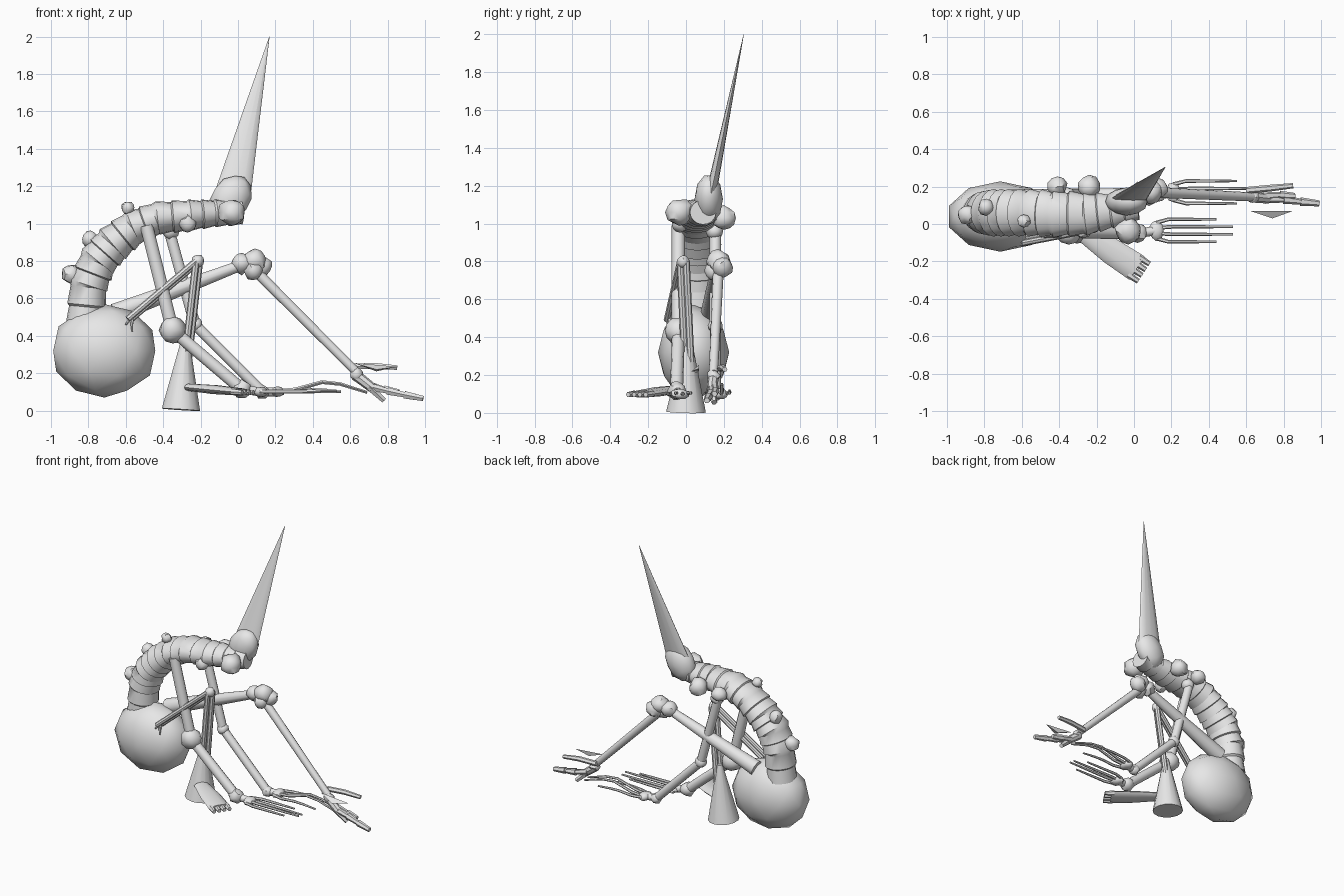
import bpy, bmesh, math, random
from mathutils import Vector, Matrix

if "Cube" in bpy.data.objects:
    bpy.data.objects.remove(bpy.data.objects["Cube"])

random.seed(4)
V = Vector
grey = bpy.data.materials.new("plain grey")
grey.diffuse_color = (0.8, 0.8, 0.8, 1)
grey.use_nodes = True
grey.node_tree.nodes["Principled BSDF"].inputs["Base Color"].default_value = grey.diffuse_color


def finish(bm, name):
    bmesh.ops.recalc_face_normals(bm, faces=bm.faces)
    me = bpy.data.meshes.new(name)
    bm.to_mesh(me)
    bm.free()
    me.materials.append(grey)
    ob = bpy.data.objects.new(name, me)
    bpy.context.collection.objects.link(ob)
    return ob


def loft(name, pts, radii, sides=10, side_axis=V((0, 1, 0))):
    """Tube through pts; each radius is (along side_axis, across it)."""
    bm = bmesh.new()
    pts = [V(p) for p in pts]
    rings = []
    for i, p in enumerate(pts):
        t = (pts[min(i + 1, len(pts) - 1)] - pts[max(i - 1, 0)]).normalized()
        a = (side_axis - t * side_axis.dot(t)).normalized()
        b = t.cross(a)
        r = radii[i] if isinstance(radii[i], tuple) else (radii[i], radii[i])
        rings.append([bm.verts.new(p + a * r[0] * math.cos(k * math.tau / sides)
                                   + b * r[1] * math.sin(k * math.tau / sides))
                      for k in range(sides)])
    for lo, hi in zip(rings, rings[1:]):
        for k in range(sides):
            m = (k + 1) % sides
            bm.faces.new((lo[k], lo[m], hi[m], hi[k]))
    bm.faces.new(rings[0])
    bm.faces.new(rings[-1])
    return finish(bm, name)


def rod(name, a, b, r0, r1=None, sides=10):
    return loft(name, [a, b], [r0, r0 if r1 is None else r1], sides)


def blob(name, centre, size, rough=0.0, tilt=0.0, sub=2):
    """Ellipsoid, optionally lumpy."""
    bm = bmesh.new()
    bmesh.ops.create_icosphere(bm, subdivisions=sub, radius=1)
    for v in bm.verts:
        v.co *= 1 + random.uniform(-rough, rough)
    s = size if isinstance(size, tuple) else (size,) * 3
    bm.transform(Matrix.Translation(centre) @ Matrix.Rotation(tilt, 4, 'Y') @ Matrix.Diagonal((*s, 1)))
    return finish(bm, name)


# Abdomen
blob("abdomen", (-0.715, 0.04, 0.32), (0.287, 0.188, 0.25))

# Arched body with overlapping plates: x, y, z, half width, half height
spine = [(-.82, .06, .46, .10, .095), (-.80, .06, .67, .11, .10), (-.75, .06, .80, .12, .10),
         (-.67, .06, .89, .12, .10), (-.56, .06, .98, .12, .09), (-.43, .055, 1.03, .12, .085),
         (-.26, .055, 1.045, .11, .08), (-.12, .07, 1.055, .09, .07), (.02, .09, 1.06, .07, .065)]
pts, radii = [], []
for lo, hi in zip(spine, spine[1:]):
    for k in range(2):
        for f, flare in ((k / 2, 1.06), (k / 2 + 0.45, 0.95)):
            c = [p + (q - p) * f for p, q in zip(lo, hi)]
            pts.append(c[:3])
            radii.append((c[3] * flare, c[4] * flare))
pts.append(spine[-1][:3])
radii.append(spine[-1][3:])
loft("arched_body", pts, radii, 16)

# Head and flattened horn
blob("head", (-0.04, 0.12, 1.13), (0.105, 0.075, 0.14), tilt=0.55)
loft("horn", [(-0.025, 0.135, 1.17), (0.168, 0.305, 2.0)], [(0.095, 0.028), (0.001, 0.001)],
     12, V((1, 0, 0)))

# Lumps over the back, neck and shoulders: x, y, z, radius
for x, y, z, r in [(-.03, -.035, 1.06, .073), (-.27, -.03, 1.0, .045), (-.59, .015, 1.085, .035),
                   (-.79, .09, .915, .045), (-.89, .05, .73, .052), (-.24, .20, 1.03, .062),
                   (-.41, .20, 1.02, .052), (-.83, .03, .69, .05), (-.36, .15, .96, .045)]:
    blob("back_lump", (x, y, z), r, 0.1)

# Front and rear walking legs
legs = [("front", (-.49, -.04, .99), (-.35, -.04, .43), (.02, -.05, .115), .036, .073, .05),
        ("rear", (-.37, .155, .97), (-.23, .155, .46), (.13, .155, .10), .031, .04, .038)]
for side, hip, knee, ankle, r, rk, ra in legs:
    rod(side + "_thigh", hip, knee, r)
    blob(side + "_knee", knee, rk, 0.08)
    rod(side + "_shin", knee, ankle, r * 0.95)
    blob(side + "_ankle", ankle, ra, 0.1)
    ax, ay, az = ankle
    reach = .10 if side == "front" else .08
    blob(side + "_foot_palm", (ax + reach, ay + .015, .10), (.04, .055, .028), 0.1)
    rod(side + "_foot_bridge", ankle, (ax + reach, ay + .015, .10), .025)
    # Thin jointed toes
    for k in range(4):
        y = ay + .015 + (k - 1.5) * .04
        end = .53 if k in (1, 2) else .44
        lift = .0
        if side == "rear":
            end, lift = (.69, .05) if k in (1, 2) else (.55, .01)
        x0 = ax + reach
        path = [(x0 + (end - x0) * f, ay + .015 + (y - ay - .015) * s, .10 + lift * h + .005 * (k % 2))
                for f, s, h in ((0, .7, 0), (.2, 1, .2), (.5, 1, 1), (.7, 1, .8), (1, 1, -.1))]
        loft(side + "_toe", path, [.011, .010, .009, .008, .006], 6)

# Middle leg: paired rods ending in a cone with a broad flat foot
elbow = V((-.215, -.015, .80))
for d in (-.016, .016):
    off = V((d * .6, d, 0))
    rod("middle_upper_rod", V((-.58, -.085, .49)) + off, elbow + off, .017, sides=8)
    rod("middle_lower_rod", elbow + off, V((-.275, .01, .27)) + off, .019, sides=8)
blob("middle_elbow", elbow, .034, 0.08)
for d in (-.035, 0, .035):
    rod("middle_claw", (-.57, -.085, .50), (-.60 + abs(d), -.10, .46 + d), .012, .005, 6)
rod("cone_foot", (-.305, 0, .005), (-.28, .01, .40), .105, .018, 14)
heel, toe = V((-.26, -.055, .125)), V((.015, -.235, .10))
fwd = (toe - heel).normalized()
across = V((-fwd.y, fwd.x, 0)).normalized()
loft("flat_foot", [heel, heel.lerp(toe, .5), toe], [(.05, .02), (.07, .025), (.075, .02)], 10, across)
for d in (-.055, -.018, .018, .055):
    start = toe + across * d
    rod("flat_foot_toe", start - fwd * .02, start + fwd * .045, .018, .014, 6)

# Reaching arm
rod("arm_upper", (-.66, .13, .52), (.05, .165, .79), .055, .028)
for x, y, z, r in [(.02, .165, .785, .055), (.09, .17, .80, .062), (.125, .19, .77, .058), (.08, .15, .75, .05)]:
    blob("arm_elbow_lump", (x, y, z), r, 0.12)
rod("arm_fore", (.10, .17, .74), (.63, .145, .21), .029, .024)
blob("wrist", (.635, .145, .195), .035, 0.15)

# Hand: two long thumbs and stubby jointed fingers
loft("thumb", [(.60, .18, .235), (.73, .192, .24), (.85, .205, .23)], [.018, .018, .014], 6)
bm = bmesh.new()
plate = [bm.verts.new((x, y, z)) for x, y, z in
         ((.62, .07, .255), (.85, .07, .235), (.74, .03, .22), (.74, .065, .21))]
for f in ((0, 1, 2), (0, 3, 1), (1, 3, 2), (2, 3, 0)):
    bm.faces.new([plate[i] for i in f])
finish(bm, "thumb_plate")
rod("palm", (.63, .145, .19), (.72, .135, .12), .03, .026, 8)
fingers = [[(.70, .13, .13), (.78, .15, .055)],
           [(.70, .135, .13), (.80, .13, .105), (.89, .12, .085), (.99, .11, .065)],
           [(.69, .15, .14), (.78, .155, .115), (.86, .15, .10)]]
for path in fingers:
    for a, b in zip(path, path[1:]):
        rod("finger_joint", a, b, .023, .016, 6)

# Smooth shading with crisp edges
for ob in bpy.context.collection.objects:
    ob.select_set(True)
    bpy.context.view_layer.objects.active = ob
bpy.ops.object.shade_smooth_by_angle(angle=math.radians(40))
